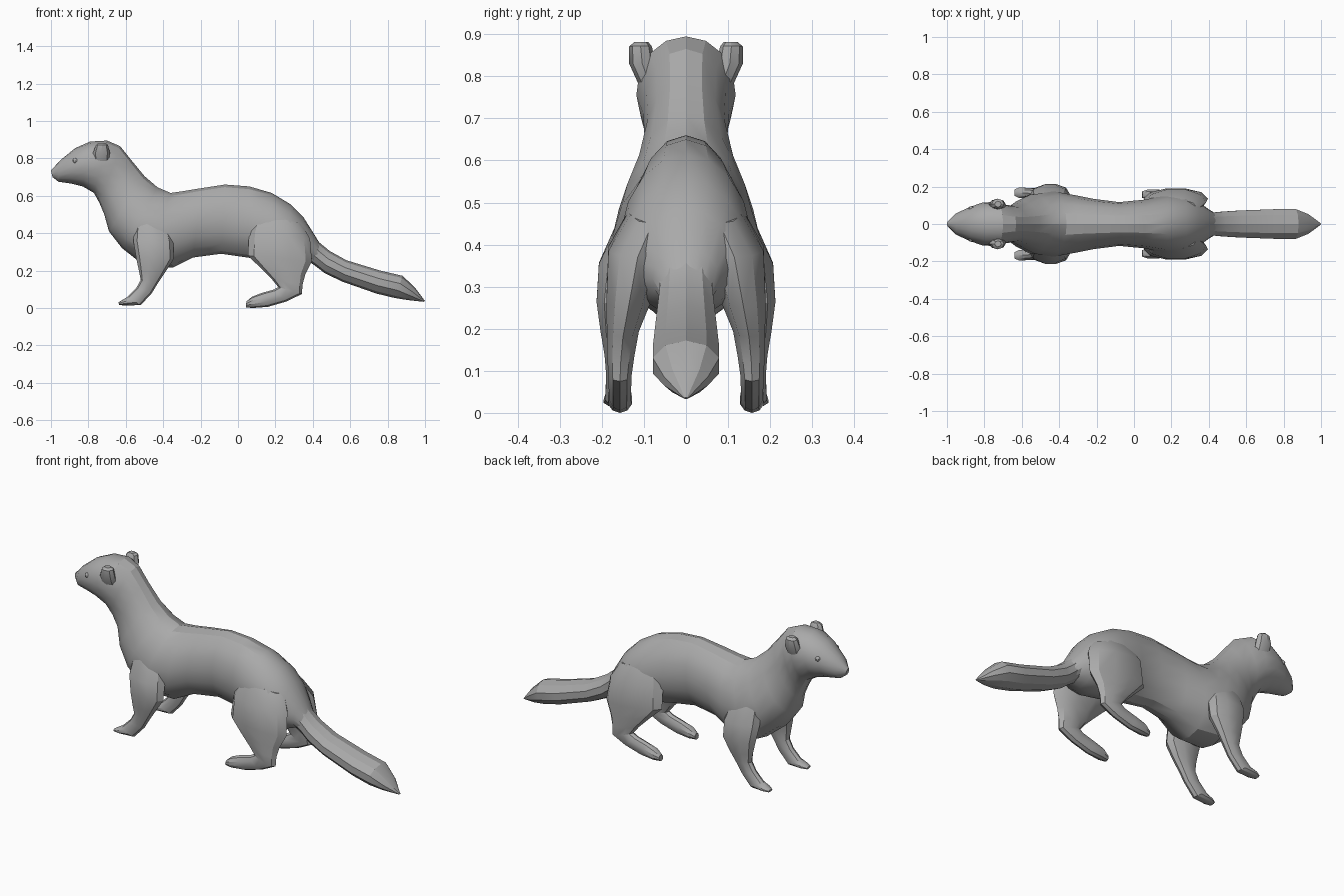
import bpy, bmesh, math

fur = bpy.data.materials.new("grey_fur")
fur.diffuse_color = (0.4, 0.4, 0.4, 1)


def finish(ob, angle, mirror):
    ob.data.materials.append(fur)
    if mirror:
        ob.modifiers.new("Mirror", 'MIRROR').use_axis = (False, True, False)
    bpy.ops.object.select_all(action='DESELECT')
    ob.select_set(True)
    bpy.context.view_layer.objects.active = ob
    bpy.ops.object.shade_smooth_by_angle(angle=math.radians(angle))


def loft(name, rings, sides, angle=25, mirror=False):
    """Skin oval rings: (x, z) of one edge, (x, z) of the other, y centre, half width, taper."""
    bm = bmesh.new()
    loops = []
    for x0, z0, x1, z1, yc, hw, taper in rings:
        loop = []
        for i in range(sides):
            a = 2 * math.pi * i / sides
            t = (1 - math.cos(a)) / 2
            y = yc + hw * math.sin(a) * (1 - taper * math.cos(a))
            loop.append(bm.verts.new((x0 + (x1 - x0) * t, y, z0 + (z1 - z0) * t)))
        loops.append(loop)
    for a, b in zip(loops, loops[1:]):
        for i in range(sides):
            j = (i + 1) % sides
            bm.faces.new((a[i], a[j], b[j], b[i]))
    bm.faces.new(loops[0])
    bm.faces.new(loops[-1])
    bmesh.ops.recalc_face_normals(bm, faces=bm.faces)
    me = bpy.data.meshes.new(name)
    bm.to_mesh(me)
    bm.free()
    ob = bpy.data.objects.new(name, me)
    bpy.context.collection.objects.link(ob)
    finish(ob, angle, mirror)
    return ob


# Head, neck and trunk, from nose to rump
loft("body", [
    (-1.0, .735, -.992, .70, 0, .012, 0),
    (-.95, .79, -.96, .675, 0, .055, 0),
    (-.87, .855, -.89, .665, 0, .09, 0),
    (-.79, .89, -.83, .65, 0, .115, -.05),
    (-.70, .895, -.77, .615, 0, .118, -.05),
    (-.63, .865, -.74, .56, 0, .102, 0),
    (-.57, .79, -.715, .50, 0, .098, 0),
    (-.50, .705, -.69, .41, 0, .125, .1),
    (-.43, .645, -.62, .32, 0, .16, .15),
    (-.36, .615, -.50, .225, 0, .175, .15),
    (-.29, .625, -.35, .215, 0, .155, .12),
    (-.20, .64, -.24, .27, 0, .135, .05),
    (-.07, .66, -.09, .29, 0, .117, 0),
    (.06, .65, .05, .27, 0, .13, .05),
    (.18, .615, .17, .25, 0, .155, .1),
    (.28, .555, .28, .23, 0, .15, .1),
    (.35, .485, .34, .235, 0, .12, .05),
    (.41, .39, .385, .25, 0, .08, 0),
    (.44, .34, .42, .23, 0, .06, 0)], 16)

# Tail, widening before its pointed tip
loft("tail", [
    (.39, .41, .37, .255, 0, .075, 0),
    (.435, .35, .42, .22, 0, .065, 0),
    (.49, .305, .465, .185, 0, .07, 0),
    (.58, .255, .56, .14, 0, .076, 0),
    (.76, .20, .74, .077, 0, .083, 0),
    (.88, .172, .84, .053, 0, .083, 0),
    (.945, .11, .91, .042, 0, .055, 0),
    (1.0, .037, .992, .033, 0, .005, 0)], 10)

# Front legs, from shoulder to paw
loft("front_leg", [
    (-.55, .47, -.37, .43, .12, .045, 0),
    (-.56, .36, -.345, .35, .15, .06, 0),
    (-.545, .27, -.345, .26, .165, .05, 0),
    (-.53, .20, -.39, .19, .168, .037, 0),
    (-.52, .15, -.43, .13, .165, .03, 0),
    (-.545, .105, -.46, .08, .164, .027, 0),
    (-.59, .06, -.52, .015, .165, .028, 0),
    (-.62, .042, -.60, .014, .167, .03, 0),
    (-.64, .03, -.635, .015, .168, .018, 0)], 10, 30, True)

# Hind legs, from thigh over the heel to the long paw
loft("hind_leg", [
    (.10, .51, .34, .45, .08, .055, 0),
    (.06, .41, .385, .37, .115, .073, 0),
    (.052, .28, .395, .25, .137, .055, 0),
    (.115, .22, .36, .18, .15, .04, 0),
    (.18, .155, .345, .125, .155, .034, 0),
    (.215, .112, .342, .075, .157, .029, 0),
    (.19, .098, .26, .035, .157, .028, 0),
    (.125, .08, .16, .006, .157, .027, 0),
    (.075, .06, .08, 0, .157, .03, 0),
    (.045, .035, .042, .003, .157, .018, 0)], 10, 30, True)

# Ears, flaring out from the back of the head
loft("ear", [
    (-.77, .77, -.69, .78, .085, .025, 0),
    (-.775, .83, -.685, .83, .104, .031, 0),
    (-.76, .87, -.695, .872, .108, .027, 0),
    (-.745, .882, -.71, .882, .106, .016, 0)], 8, 30, True)

# Eyes
bpy.ops.mesh.primitive_uv_sphere_add(segments=8, ring_count=6, radius=.014)
eye = bpy.context.object
eye.name = "eye"
for v in eye.data.vertices:
    v.co.x -= .87
    v.co.y -= .082
    v.co.z += .787
finish(eye, 40, True)
